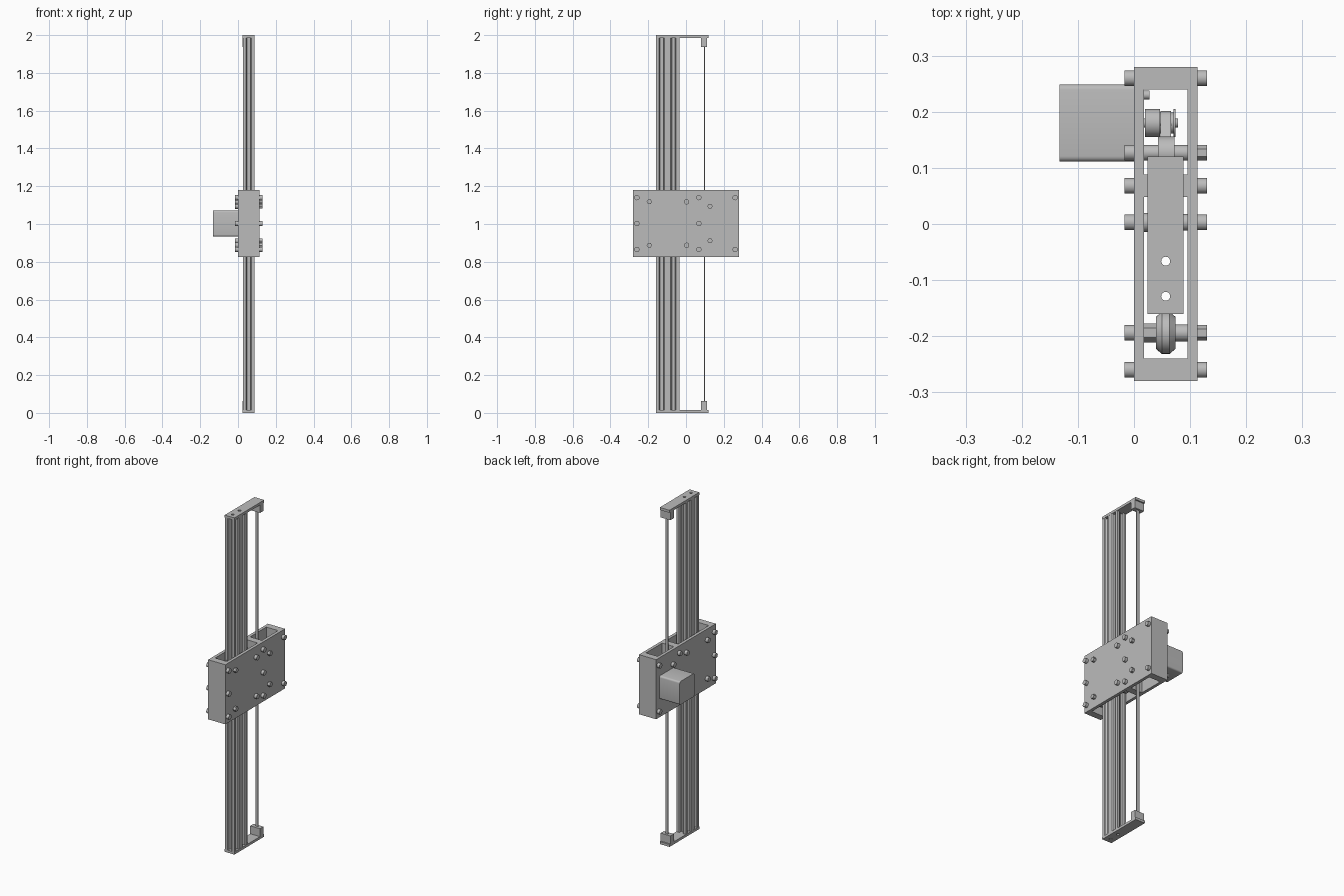
import bpy, bmesh
from math import sin, cos, tau, pi, acos, atan2, hypot, radians
from mathutils import Vector

cube = bpy.data.objects.get("Cube")
if cube:
    bpy.data.objects.remove(cube, do_unlink=True)

metal = bpy.data.materials.new("grey_metal")
GREY = (0.5, 0.5, 0.5, 1)
metal.diffuse_color = GREY
metal.use_nodes = True
metal.node_tree.nodes["Principled BSDF"].inputs["Base Color"].default_value = GREY

CX = 0.0565           # middle plane between the carriage plates
MID_Z = 1.0025        # carriage centre height


def add(name, bm, smooth=False):
    bmesh.ops.recalc_face_normals(bm, faces=bm.faces)
    mesh = bpy.data.meshes.new(name)
    bm.to_mesh(mesh)
    bm.free()
    ob = bpy.data.objects.new(name, mesh)
    bpy.context.collection.objects.link(ob)
    mesh.materials.append(metal)
    if smooth:
        bpy.ops.object.select_all(action='DESELECT')
        ob.select_set(True)
        bpy.context.view_layer.objects.active = ob
        bpy.ops.object.shade_smooth_by_angle(angle=radians(30))
    return ob


def box(name, x, y, z, bevel=0, axis=0):
    """Box from (min, max) pairs; bevel rounds the edges along one axis."""
    bm = bmesh.new()
    bmesh.ops.create_cube(bm, size=1)
    for v in bm.verts:
        v.co = [r[0] if c < 0 else r[1] for r, c in zip((x, y, z), v.co)]
    if bevel:
        edges = [e for e in bm.edges
                 if abs((e.verts[0].co - e.verts[1].co).normalized()[axis]) > 0.9]
        bmesh.ops.bevel(bm, geom=edges, offset=bevel, segments=4, profile=0.5, affect='EDGES')
    return add(name, bm, bevel > 0)


def lathe(name, profile, y, z, sides=24):
    """Closed solid turned about a line along x; profile holds (x, radius)."""
    bm = bmesh.new()
    rings = [[bm.verts.new((x, y + r * cos(tau * i / sides), z + r * sin(tau * i / sides)))
              for i in range(sides)] for x, r in profile]
    for a, b in zip(rings, rings[1:]):
        for i in range(sides):
            j = (i + 1) % sides
            bm.faces.new((a[i], a[j], b[j], b[i]))
    bm.faces.new(rings[0])
    bm.faces.new(rings[-1])
    return add(name, bm, sides > 6)


def rod(name, x0, x1, r, y, z, sides=24):
    return lathe(name, [(x0, r), (x1, r)], y, z, sides)


def prism(name, loops, z0, z1):
    """Outline with holes, extruded upward."""
    cu = bpy.data.curves.new(name, 'CURVE')
    cu.dimensions = '2D'
    cu.fill_mode = 'BOTH'
    cu.extrude = (z1 - z0) / 2
    for loop in loops:
        sp = cu.splines.new('POLY')
        sp.points.add(len(loop) - 1)
        for p, (x, y) in zip(sp.points, loop):
            p.co = (x, y, 0, 1)
        sp.use_cyclic_u = True
    tmp = bpy.data.objects.new(name + "_outline", cu)
    bpy.context.collection.objects.link(tmp)
    dg = bpy.context.evaluated_depsgraph_get()
    mesh = bpy.data.meshes.new_from_object(tmp.evaluated_get(dg))
    bpy.data.objects.remove(tmp, do_unlink=True)
    bm = bmesh.new()
    bm.from_mesh(mesh)
    bpy.data.meshes.remove(mesh)
    bmesh.ops.remove_doubles(bm, verts=bm.verts, dist=1e-5)
    bmesh.ops.translate(bm, verts=bm.verts, vec=(0, 0, (z0 + z1) / 2))
    for f in bm.faces:
        f.smooth = False
    return add(name, bm)


# Slotted rail: two square cells, a groove on each outer side, a bore in each
CELL = 0.0625
H = CELL / 2
RAIL_Y = -0.0975
half_slot = [(-0.0145, 0), (-0.009, 0.006), (-0.0175, 0.006), (-0.0175, 0.010), (-0.0095, 0.0185)]
slot = half_slot + [(-a, d) for a, d in reversed(half_slot)]
outline = []
for normal, along, centres in (((0, -1), (1, 0), [0]), ((1, 0), (0, 1), [-H, H]),
                               ((0, 1), (-1, 0), [0]), ((-1, 0), (0, -1), [-H, H])):
    reach = H if normal[0] else CELL
    side = H * len(centres)
    pts = [(-side, 0)] + [(c + a, d) for c in centres for a, d in slot]
    outline += [(CX + normal[0] * (reach - d) + along[0] * a,
                 RAIL_Y + normal[1] * (reach - d) + along[1] * a) for a, d in pts]
bores = [[(CX + 0.008 * cos(tau * i / 20), RAIL_Y + s * H + 0.008 * sin(tau * i / 20))
          for i in range(20)] for s in (-1, 1)]
prism("slotted_rail", [outline, *bores], 0.015, 1.985)

# End caps with belt clamps, mirrored top and bottom
x0, x1 = CX - 0.032, CX + 0.032
for end, up in (("bottom", False), ("top", True)):
    def zs(a, b):
        return (2 - b, 2 - a) if up else (a, b)
    prism(end + "_end_cap", [[(x0, -0.16), (x1, -0.16), (x1, 0.12), (x0, 0.12)], *bores], *zs(0, 0.015))
    box(end + "_belt_clamp", (x0, x1), (0.08, 0.112), zs(0.015, 0.062))

# Carriage plates and the blocks between them
CZ = (0.826, 1.18)
box("right_carriage_plate", (0, 0.018), (-0.28, 0.28), CZ)
box("left_carriage_plate", (0.095, 0.113), (-0.28, 0.28), CZ)
for name, y in (("front", -0.26), ("middle", 0.068), ("back", 0.26)):
    box(name + "_spacer_block", (0.018, 0.095), (y - 0.02, y + 0.02), CZ)


def bolt(name, y, z, nut_sides=24):
    rod(name + "_head", -0.017, 0, 0.014, y, z)
    rod(name + "_nut", 0.113, 0.13, 0.014, y, z, nut_sides)


for name, y, offsets in (("front", -0.26, (-1, 0, 1)), ("middle", 0.068, (-1, 0, 1)),
                         ("back", 0.26, (-1, 1))):
    for k in offsets:
        bolt(name + "_block_bolt", y, MID_Z + k * 0.137)

# Grooved wheels running on the rail, with axles and spacers
half = 0.0175
wheel = [(CX - half, 0.012), (CX - half, 0.0285), (CX - 0.007, 0.0375),
         (CX + 0.007, 0.0375), (CX + half, 0.0285), (CX + half, 0.012)]
for k in (-1, 1):
    z = MID_Z + k * 0.115
    for name, y, sides in (("front", -0.194, 6), ("back", 0.003, 24)):
        lathe(name + "_wheel", wheel, y, z, 32)
        rod(name + "_wheel_axle", 0, 0.113, 0.008, y, z)
        rod(name + "_wheel_right_spacer", 0.018, CX - half, 0.017, y, z, sides)
        rod(name + "_wheel_left_spacer", CX + half, 0.095, 0.015, y, z)
        bolt(name + "_wheel_bolt", y, z, sides)

# Belt idlers
IDLER_Y, IDLER_R, IDLER_DZ = 0.127, 0.029, 0.092
for k in (-1, 1):
    z = MID_Z + k * IDLER_DZ
    rod("belt_idler", CX - 0.014, CX + 0.016, IDLER_R, IDLER_Y, z, 32)
    rod("idler_spacer", 0.018, 0.095, 0.014, IDLER_Y, z)
    bolt("idler_bolt", IDLER_Y, z, 6)

# Motor, its screws, and the toothed pulley on its shaft
MY, PULLEY_R = 0.18, 0.019
box("motor", (-0.133, 0), (MY - 0.069, MY + 0.069), (MID_Z - 0.069, MID_Z + 0.069), 0.01)
for sy in (-1, 1):
    for sz in (-1, 1):
        rod("motor_screw", 0.018, 0.028, 0.008, MY + sy * 0.05, MID_Z + sz * 0.05)
rod("motor_shaft", 0, 0.078, 0.008, MY, MID_Z)
lathe("drive_pulley", [(0.02, 0.025), (0.046, 0.025), (0.046, PULLEY_R), (0.07, PULLEY_R),
                       (0.07, 0.025), (0.074, 0.025)], MY, MID_Z, 32)

# Belt: up to the lower idler, round the pulley, back over the upper idler
dy, dz = MY - IDLER_Y, IDLER_DZ
turn = atan2(dz, dy) + acos((IDLER_R + PULLEY_R) / hypot(dy, dz))
lower = [(IDLER_Y - IDLER_R, 0.03 - MID_Z)]
for i in range(9):
    a = pi + (turn - pi) * i / 8
    lower.append((IDLER_Y + IDLER_R * cos(a), -IDLER_DZ + IDLER_R * sin(a)))
for i in range(9):
    a = (turn - pi) * (1 - i / 8)
    lower.append((MY + PULLEY_R * cos(a), PULLEY_R * sin(a)))
path = lower + [(y, -z) for y, z in reversed(lower[:-1])]
bm = bmesh.new()
rows = [[bm.verts.new((x, y, MID_Z + z)) for x in (CX - 0.0095, CX + 0.0095)] for y, z in path]
for a, b in zip(rows, rows[1:]):
    bm.faces.new((a[0], a[1], b[1], b[0]))
belt = add("drive_belt", bm)
thick = belt.modifiers.new("thickness", 'SOLIDIFY')
thick.thickness = 0.005
thick.offset = 0
